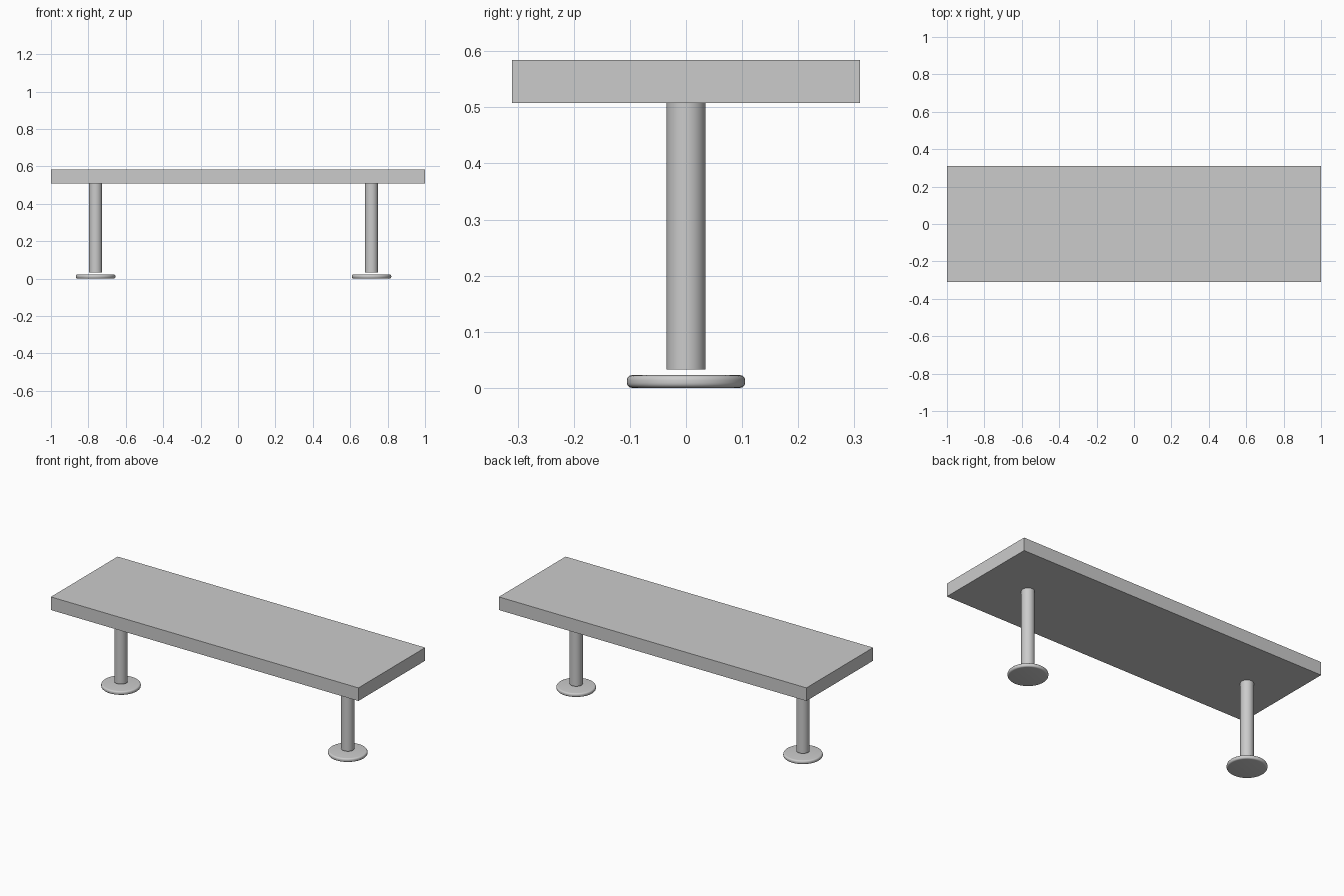
import bpy, math

if "Cube" in bpy.data.objects:
    bpy.data.objects.remove(bpy.data.objects["Cube"])

POST_X = {"left": -0.761, "right": 0.714}


def smooth(obj):
    bpy.ops.object.select_all(action='DESELECT')
    obj.select_set(True)
    bpy.context.view_layer.objects.active = obj
    bpy.ops.object.shade_smooth_by_angle(angle=math.radians(35))


def cylinder(name, x, radius, z0, z1, bevel=0.0):
    bpy.ops.mesh.primitive_cylinder_add(vertices=48, radius=radius, depth=z1 - z0,
                                        location=(x, 0, (z0 + z1) / 2))
    obj = bpy.context.object
    obj.name = name
    if bevel:
        mod = obj.modifiers.new("rounded_rim", 'BEVEL')
        mod.width = bevel
        mod.segments = 5
        mod.limit_method = 'ANGLE'
        mod.angle_limit = math.radians(40)
        bpy.ops.object.modifier_apply(modifier=mod.name)
    smooth(obj)
    return obj


# Bench slab
bpy.ops.mesh.primitive_cube_add(size=1, location=(0, 0, 0.546))
seat = bpy.context.object
seat.name = "seat"
seat.scale = (2.0, 0.62, 0.077)
bpy.ops.object.transform_apply(location=False, rotation=False, scale=True)

# Support posts, each hovering just above a round floor plate
for side, x in POST_X.items():
    cylinder(f"{side}_post", x, 0.035, 0.033, 0.508)
    cylinder(f"{side}_foot_plate", x, 0.1055, 0.0, 0.0225, bevel=0.009)
